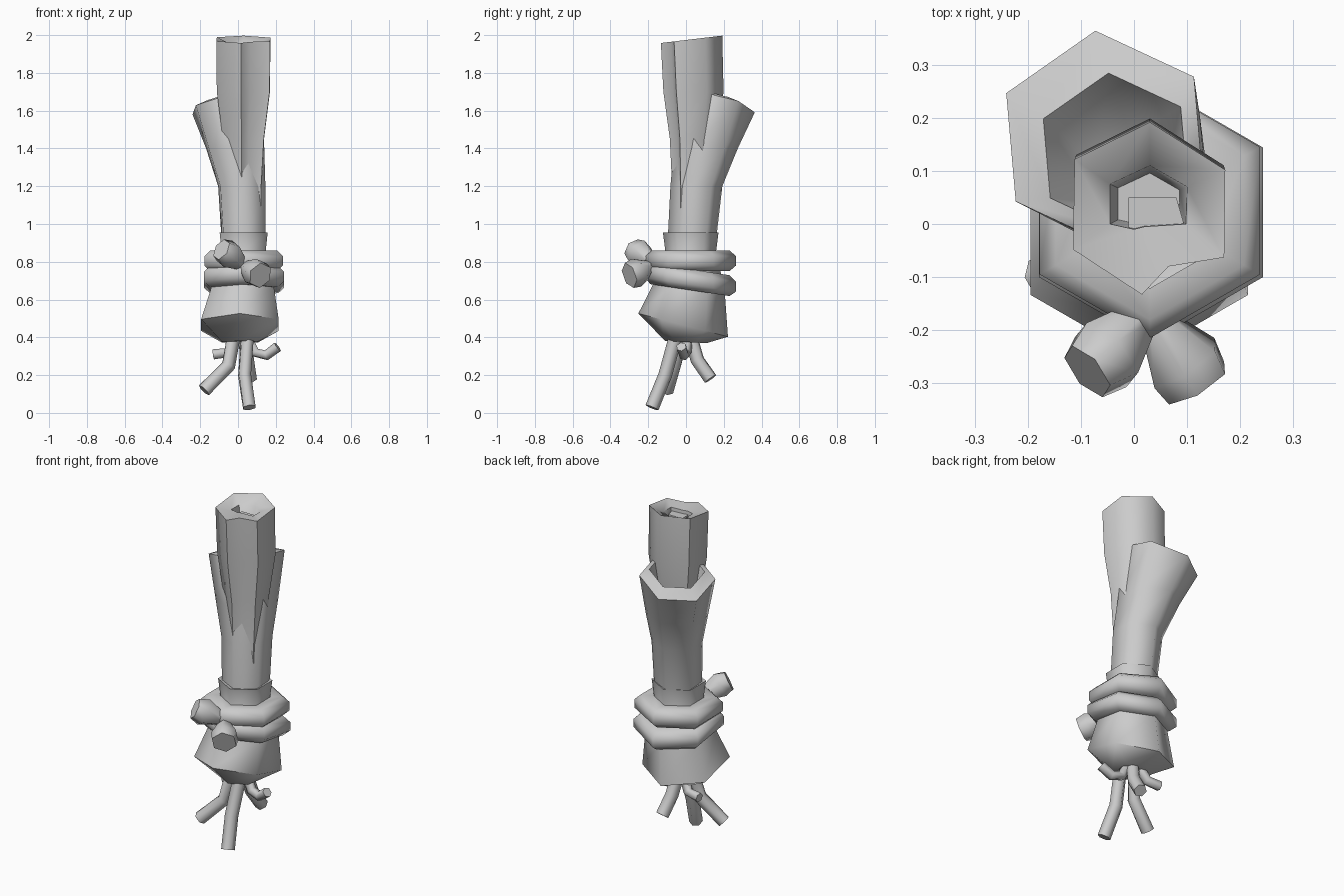
import bpy, bmesh, math
from mathutils import Vector

if "Cube" in bpy.data.objects:
    bpy.data.objects.remove(bpy.data.objects["Cube"])

def loft(name, rings, loop=False, angle=62):
    """Skin a list of equal-length point rings; cap the ends unless it loops."""
    bm = bmesh.new()
    vs = [[bm.verts.new(p) for p in r] for r in rings]
    n = len(vs[0])
    for i in range(len(vs) if loop else len(vs) - 1):
        a, b = vs[i], vs[(i + 1) % len(vs)]
        for k in range(n):
            bm.faces.new((a[k], a[(k + 1) % n], b[(k + 1) % n], b[k]))
    if not loop:
        bm.faces.new(vs[0][::-1])
        bm.faces.new(vs[-1])
    bmesh.ops.recalc_face_normals(bm, faces=bm.faces)
    me = bpy.data.meshes.new(name)
    bm.to_mesh(me)
    bm.free()
    ob = bpy.data.objects.new(name, me)
    bpy.context.collection.objects.link(ob)
    bpy.ops.object.select_all(action='DESELECT')
    ob.select_set(True)
    bpy.context.view_layer.objects.active = ob
    bpy.ops.object.shade_smooth_by_angle(angle=math.radians(angle))
    return ob

def hexa(x, y, z, r, start=30, sx=0, sy=0):
    """Horizontal hexagon, tilted by slopes sx and sy."""
    pts = []
    for k in range(6):
        a = math.radians(start + 60 * k)
        dx, dy = r * math.cos(a), r * math.sin(a)
        pts.append((x + dx, y + dy, z + sx * dx + sy * dy))
    return pts

def tube(name, path, radii, sides=6):
    """Tapered tube along a path."""
    p = [Vector(q) for q in path]
    rings = []
    for i, c in enumerate(p):
        d = (p[min(i + 1, len(p) - 1)] - p[max(i - 1, 0)]).normalized()
        u = d.cross(Vector((0.3, 0.9, 0.31))).normalized()
        v = d.cross(u)
        rings.append([c + radii[i] * (u * math.cos(t) + v * math.sin(t))
                      for t in (math.tau * k / sides for k in range(sides))])
    return loft(name, rings)

# Bulb and neck
loft("bulb", [hexa(0.01, 0.0, 0.375, 0.11, sy=-0.05),
              hexa(0.01, -0.015, 0.465, 0.237, sy=-0.26),
              hexa(0.025, 0.015, 0.66, 0.19, sy=-0.1),
              hexa(0.03, 0.025, 0.86, 0.135),
              hexa(0.03, 0.025, 0.955, 0.147),
              hexa(0.03, 0.025, 0.945, 0.115)])

# Tie wrapped twice around the bulb
def tie(name, c, r, slope):
    rings = []
    for k in range(6):
        a = math.radians(30 + 60 * k)
        ring = []
        for dr, dz in ((0.0, 0.025), (0.0, -0.025), (-0.035, -0.055),
                       (-0.11, -0.05), (-0.11, 0.05), (-0.035, 0.055)):
            x, y = (r + dr) * math.cos(a), (r + dr) * math.sin(a)
            ring.append((c[0] + x, c[1] + y, c[2] + dz + slope * y))
        rings.append(ring)
    loft(name, rings, loop=True)

tie("upper_tie", (0.03, 0.025, 0.805), 0.24, 0.0)
tie("lower_tie", (0.032, 0.022, 0.705), 0.244, -0.15)

# Two flared ends of the knot
tube("knot_end_left", [(0.03, -0.16, 0.78), (-0.052, -0.247, 0.842), (-0.088, -0.278, 0.865)],
     [0.028, 0.078, 0.06])
tube("knot_end_right", [(0.03, -0.17, 0.775), (0.095, -0.262, 0.742), (0.118, -0.3, 0.728)],
     [0.028, 0.078, 0.07])

# Rolled inner stalk: hexagon with one overlapping edge at the front
profile = [(-0.015, -0.165), (0.035, -0.112), (0.14, -0.095), (0.142, 0.07),
           (0.0, 0.16), (-0.142, 0.09), (-0.145, -0.08)]
hole = [(-0.03, -0.05), (-0.01, -0.045), (0.068, -0.04), (0.07, 0.03),
        (0.0, 0.07), (-0.075, 0.035), (-0.075, -0.04)]

def section(pts, y, z, s, slope=0.0):
    return [(0.03 + s * a, y + s * b, z + slope * s * b) for a, b in pts]

loft("stalk", [section(profile, 0.035, 0.9, 0.66),
               section(profile, 0.035, 1.2, 0.66),
               section(profile, 0.04, 1.45, 0.76),
               section(profile, 0.042, 1.7, 0.98),
               section(profile, 0.032, 1.978, 1.0, 0.12),
               section(hole, 0.04, 1.955, 1.0),
               section(hole, 0.04, 1.78, 0.8)])

# Curled inner end of the roll
loft("stalk_curl", [[(x, y, z) for x, y in ((-0.01, -0.07), (0.1, -0.02), (0.08, 0.05), (-0.01, 0.05))]
                    for z in (1.75, 1.935)])

# Outer leaf bending to the back left, with a scooped mouth
loft("outer_leaf", [hexa(0.03, 0.03, 0.9, 0.128, 35),
                    hexa(0.02, 0.055, 1.2, 0.138, 35),
                    hexa(-0.015, 0.105, 1.4, 0.17, 35),
                    hexa(-0.055, 0.16, 1.64, 0.205, 35, 0.22, -0.22),
                    hexa(-0.035, 0.135, 1.665, 0.15, 35, 0.22, -0.22),
                    hexa(0.0, 0.085, 1.45, 0.08, 35)])

# Roots
roots = {
    "root_long_left": [(-0.02, -0.02, 0.42), (-0.05, -0.06, 0.25), (-0.18, -0.1, 0.12)],
    "root_long_front": [(0.05, -0.05, 0.42), (0.035, -0.11, 0.2), (0.06, -0.18, 0.028)],
    "root_back": [(0.03, 0.02, 0.42), (0.05, 0.06, 0.28), (0.065, 0.13, 0.18)],
    "root_short_left": [(-0.01, 0.03, 0.4), (-0.05, 0.05, 0.32), (-0.13, 0.06, 0.31)],
    "root_short_right": [(0.05, 0.01, 0.4), (0.09, 0.0, 0.32), (0.15, -0.01, 0.305), (0.21, -0.025, 0.35)],
}
for name, path in roots.items():
    r = 0.028 if "short" in name else 0.037
    tube(name, path, [r] * len(path))
